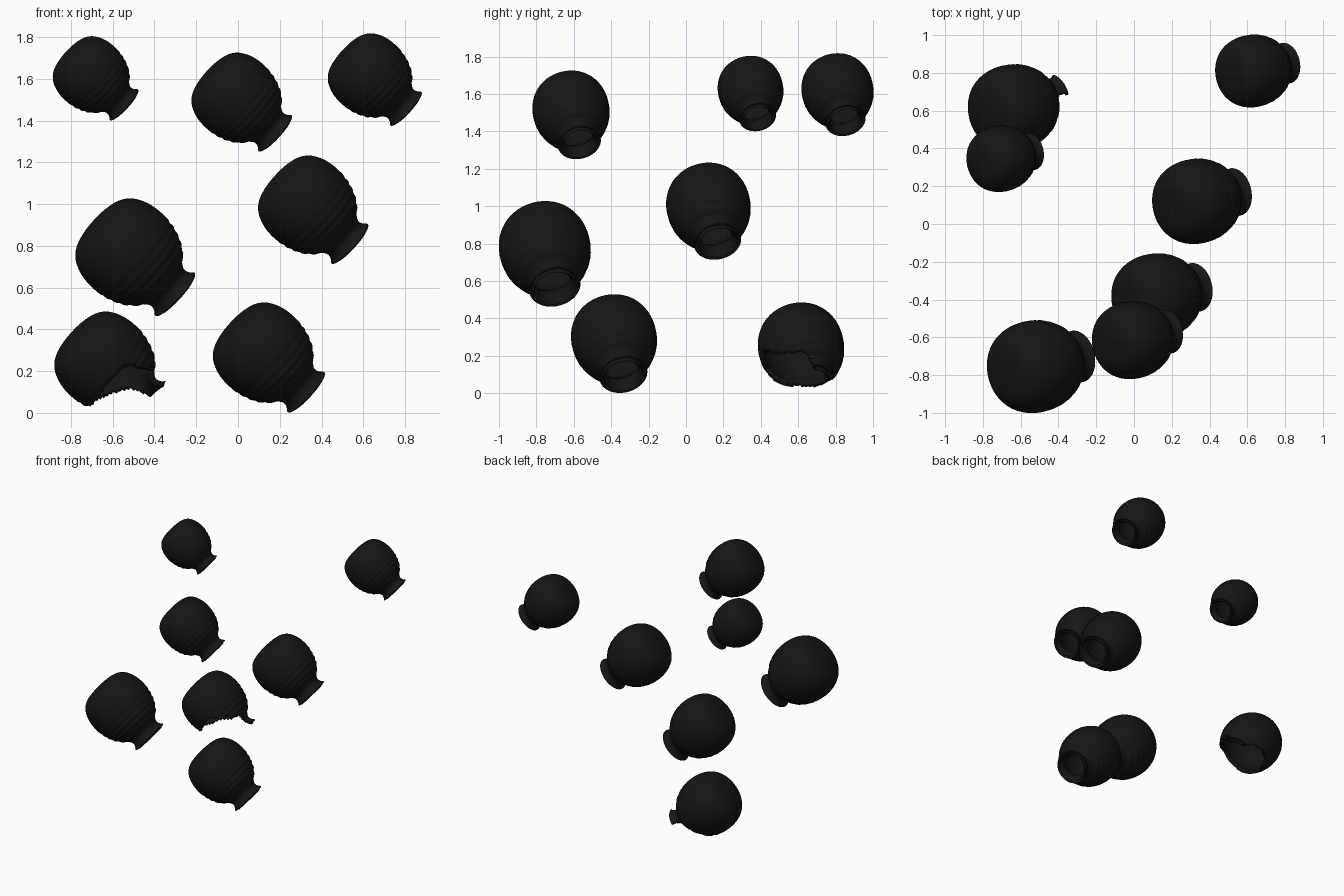
import bpy, math
from mathutils import Vector

if "Cube" in bpy.data.objects:
    bpy.data.objects.remove(bpy.data.objects["Cube"])

# black glazed clay
clay = bpy.data.materials.new("black_clay")
clay.diffuse_color = (0.008, 0.008, 0.008, 1)
clay.use_nodes = True
clay.node_tree.nodes["Principled BSDF"].inputs["Base Color"].default_value = clay.diffuse_color

# outer profile: (radius, distance from base)
PROFILE = [(0.001, 0.0), (0.06, 0.003), (0.12, 0.012), (0.17, 0.032), (0.208, 0.07),
           (0.234, 0.13), (0.244, 0.20), (0.238, 0.27), (0.222, 0.33), (0.198, 0.38),
           (0.166, 0.42), (0.136, 0.446), (0.120, 0.468), (0.118, 0.488),
           (0.126, 0.508), (0.139, 0.524), (0.134, 0.531)]
AXIS = Vector((0.72, 0.17, -0.66)).normalized()
SIDES = 64


def smooth_profile(pts, steps=5):
    out = []
    for i in range(len(pts) - 1):
        p = [Vector(pts[min(max(i + k, 0), len(pts) - 1)]) for k in (-1, 0, 1, 2)]
        for s in range(steps):
            t = s / steps
            q = 0.5 * (2 * p[1] + (p[2] - p[0]) * t
                       + (2 * p[0] - 5 * p[1] + 4 * p[2] - p[3]) * t * t
                       + (3 * p[1] - p[0] - 3 * p[2] + p[3]) * t ** 3)
            r = q.x
            # throwing ridges around the shoulder
            if 0.24 < q.y < 0.45:
                r += 0.003 * math.sin((q.y - 0.24) / 0.21 * math.pi * 10)
            out.append((max(r, 0.001), q.y))
    out.append(pts[-1])
    return out


RINGS = smooth_profile(PROFILE)


def make_jar(name, centre, scale, keep=None):
    rot = AXIS.to_track_quat('Z', 'Y')
    verts = [rot @ Vector((r * math.cos(a), r * math.sin(a), h)) * scale
             for r, h in RINGS
             for a in (2 * math.pi * k / SIDES for k in range(SIDES))]
    # put the middle of the bounds on the given centre
    mid = Vector([(min(v[i] for v in verts) + max(v[i] for v in verts)) / 2 for i in range(3)])
    verts = [v - mid + Vector(centre) for v in verts]
    faces = [tuple(reversed(range(SIDES)))]
    for j in range(len(RINGS) - 1):
        for k in range(SIDES):
            n = (k + 1) % SIDES
            faces.append((j * SIDES + k, j * SIDES + n, (j + 1) * SIDES + n, (j + 1) * SIDES + k))
    if keep:
        faces = [f for f in faces if keep(sum((verts[i] for i in f), Vector()) / len(f))]
        used = sorted({i for f in faces for i in f})
        remap = {old: new for new, old in enumerate(used)}
        verts = [verts[i] for i in used]
        faces = [tuple(remap[i] for i in f) for f in faces]
    mesh = bpy.data.meshes.new(name)
    mesh.from_pydata(verts, [], faces)
    mesh.materials.append(clay)
    obj = bpy.data.objects.new(name, mesh)
    bpy.context.collection.objects.link(obj)
    # hollow wall
    wall = obj.modifiers.new("wall", 'SOLIDIFY')
    wall.thickness = 0.028 * scale
    wall.offset = -1
    bpy.ops.object.select_all(action='DESELECT')
    obj.select_set(True)
    bpy.context.view_layer.objects.active = obj
    bpy.ops.object.shade_smooth_by_angle(angle=math.radians(50))
    return obj


def above_break(p):
    # broken edge: high arch on the near side, lower on the far side
    t = min(max((p.x + 0.74) / 0.22, 0), 1)
    near = 0.03 + 0.19 * t * t * (3 - 2 * t)
    far = 0.09 + 0.02 * math.sin((p.x + 0.7) * 12) * t - 0.05 * (1 - t)
    s = min(max((p.y - 0.62) / 0.16, 0), 1)
    edge = near + (far - near) * s * s * (3 - 2 * s)
    return p.z > edge + 0.008 * math.sin(p.y * 34)


# whole jars
JARS = [((-0.682, 0.345, 1.602), 0.715), ((0.018, -0.615, 1.488), 0.84),
        ((0.655, 0.81, 1.596), 0.785), ((0.36, 0.12, 0.973), 0.92),
        ((-0.492, -0.755, 0.745), 1.0), ((0.148, -0.385, 0.265), 0.935)]
for i, (c, s) in enumerate(JARS):
    make_jar(f"jar_{i + 1}", c, s)

# broken jar
make_jar("broken_jar", (-0.61, 0.615, 0.22), 0.94, above_break)
